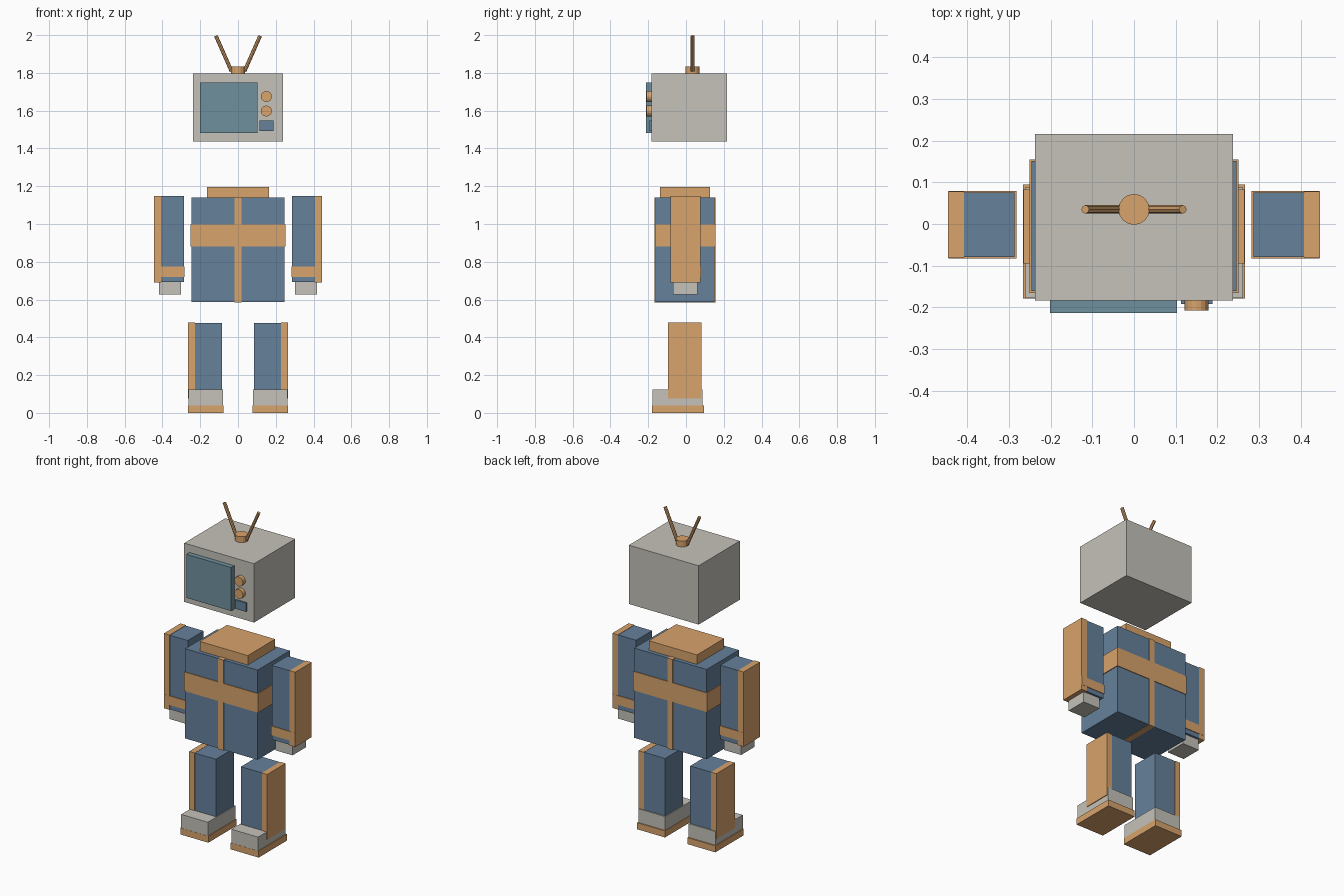
import bpy
from mathutils import Vector

if "Cube" in bpy.data.objects:
    bpy.data.objects.remove(bpy.data.objects["Cube"])


def material(name, rgb):
    m = bpy.data.materials.new(name)
    m.diffuse_color = (*rgb, 1)
    m.use_nodes = True
    m.node_tree.nodes["Principled BSDF"].inputs["Base Color"].default_value = m.diffuse_color
    return m


BLUE = material("blue", (0.13, 0.22, 0.33))
ORANGE = material("orange", (0.69, 0.37, 0.15))
TEAL = material("teal", (0.16, 0.28, 0.34))
STONE = material("warm_grey", (0.56, 0.54, 0.49))


def box(name, x, y, z, mat):
    """Box from (min, max) extents on each axis."""
    lo, hi = zip(x, y, z)
    bpy.ops.mesh.primitive_cube_add(size=1, location=[(a + b) / 2 for a, b in zip(lo, hi)])
    o = bpy.context.object
    o.name = name
    o.scale = [abs(b - a) for a, b in zip(lo, hi)]
    bpy.ops.object.transform_apply(location=False, rotation=False, scale=True)
    o.data.materials.append(mat)


def rod(name, a, b, radius, sides, mat):
    """Flat-sided cylinder between two points."""
    a, b = Vector(a), Vector(b)
    bpy.ops.mesh.primitive_cylinder_add(vertices=sides, radius=radius, depth=(b - a).length,
                                        location=(a + b) / 2,
                                        rotation=(b - a).to_track_quat('Z', 'Y').to_euler())
    o = bpy.context.object
    o.name = name
    o.data.materials.append(mat)


# Television head
box("head", (-0.237, 0.237), (-0.183, 0.216), (1.437, 1.798), STONE)
box("screen", (-0.201, 0.103), (-0.213, -0.17), (1.483, 1.75), TEAL)
box("control_panel", (0.113, 0.188), (-0.192, -0.17), (1.493, 1.547), BLUE)
for i, z in enumerate((1.675, 1.598)):
    rod(f"knob_{i + 1}", (0.15, -0.17, z), (0.15, -0.208, z), 0.029, 16, ORANGE)
rod("antenna_base", (0, 0.035, 1.79), (0, 0.035, 1.834), 0.037, 16, ORANGE)

# Torso with collar, chest band and centre strip
box("torso", (-0.246, 0.246), (-0.161, 0.151), (0.588, 1.139), BLUE)
box("chest_band", (-0.251, 0.251), (-0.165, 0.155), (0.88, 0.997), ORANGE)
box("centre_strip", (-0.018, 0.018), (-0.166, 0.156), (0.585, 1.141), ORANGE)
box("collar", (-0.163, 0.163), (-0.138, 0.127), (1.135, 1.197), ORANGE)

# Paired parts
for side, s in (("left", -1), ("right", 1)):
    def pair(name, x, y, z, mat):
        box(f"{name}_{side}", sorted((s * x[0], s * x[1])), y, z, mat)

    rod(f"antenna_{side}", (s * 0.034, 0.035, 1.808), (s * 0.117, 0.035, 1.996), 0.01, 8, ORANGE)

    pair("arm", (0.286, 0.443), (-0.079, 0.075), (0.692, 1.147), BLUE)
    pair("arm_stripe", (0.408, 0.446), (-0.082, 0.078), (0.69, 1.149), ORANGE)
    pair("cuff", (0.282, 0.445), (-0.083, 0.079), (0.72, 0.776), ORANGE)
    pair("hand", (0.303, 0.418), (-0.068, 0.062), (0.626, 0.7), STONE)

    pair("leg", (0.085, 0.26), (-0.093, 0.081), (0.078, 0.477), BLUE)
    pair("leg_stripe", (0.228, 0.265), (-0.095, 0.083), (0.077, 0.478), ORANGE)
    pair("shoe", (0.08, 0.261), (-0.178, 0.088), (0.035, 0.124), STONE)
    pair("sole", (0.076, 0.266), (-0.179, 0.095), (0.0, 0.04), ORANGE)
